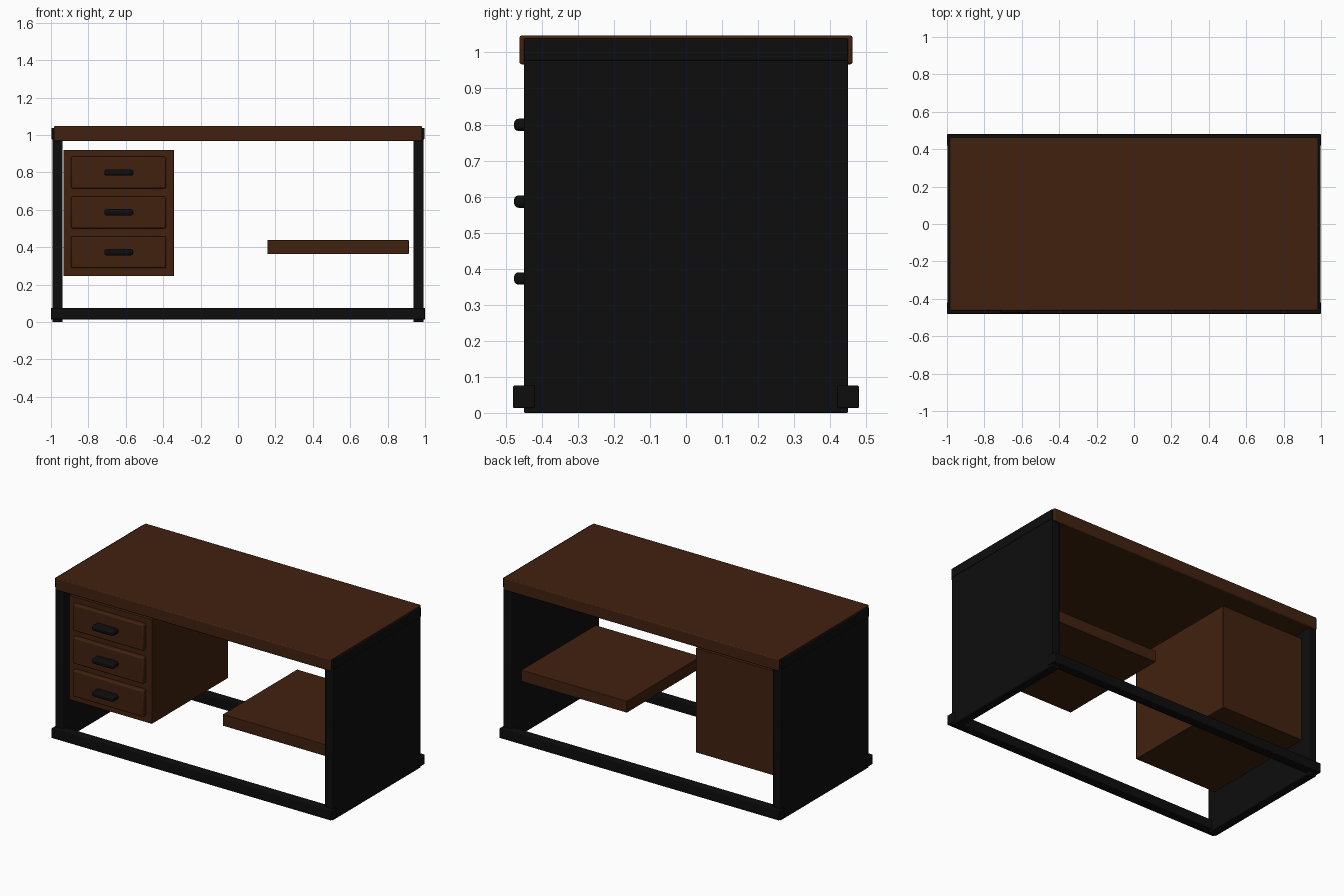
import bpy

cube = bpy.data.objects.get("Cube")
if cube:
    bpy.data.objects.remove(cube, do_unlink=True)


def material(name, colour):
    mat = bpy.data.materials.new(name)
    mat.use_nodes = True
    mat.diffuse_color = (*colour, 1)
    shader = next(n for n in mat.node_tree.nodes if n.type == 'BSDF_PRINCIPLED')
    shader.inputs["Base Color"].default_value = (*colour, 1)
    shader.inputs["Roughness"].default_value = 0.6
    return mat


wood = material("dark brown wood", (0.053, 0.0155, 0.0045))
metal = material("black metal", (0.004, 0.004, 0.004))


def box(name, x, y, z, mat, bevel=0.004, segments=2):
    """Bevelled box spanning the given (low, high) ranges."""
    spans = (x, y, z)
    bpy.ops.mesh.primitive_cube_add(size=1, location=[sum(s) / 2 for s in spans])
    obj = bpy.context.object
    obj.name = name
    obj.scale = [s[1] - s[0] for s in spans]
    bpy.ops.object.transform_apply(location=False, rotation=False, scale=True)
    obj.data.materials.append(mat)
    mod = obj.modifiers.new("Soft edges", 'BEVEL')
    mod.width = bevel
    mod.segments = segments
    bpy.ops.object.shade_smooth_by_angle()
    return obj


def mirrored(side, low, high):
    return tuple(sorted((side * low, side * high)))


# Desktop
box("desktop", (-0.985, 0.985), (-0.462, 0.462), (0.967, 1.047), wood, 0.006)

# Side panels with a slim top beam on each
for side, label in ((-1, "right"), (1, "left")):
    box(f"{label}_side_panel", mirrored(side, 0.937, 0.993), (-0.45, 0.45),
        (0, 1.0), metal)
    box(f"{label}_top_beam", mirrored(side, 0.937, 0.997), (-0.45, 0.45),
        (0.977, 1.038), metal)

# Floor rails along the front and back
for side, label in ((-1, "front"), (1, "back")):
    box(f"{label}_rail", (-1, 1), mirrored(side, 0.42, 0.48),
        (0.013, 0.076), metal)

# Drawer cabinet
box("drawer_cabinet", (-0.933, -0.343), (-0.39, 0.39), (0.245, 0.92), wood, 0.002)

# Drawers and handles
for i, centre in enumerate((0.799, 0.586, 0.373)):
    box(f"drawer_front_{i + 1}", (-0.892, -0.385), (-0.42, -0.38),
        (centre - 0.085, centre + 0.085), wood, 0.008)
    box(f"drawer_handle_{i + 1}", (-0.715, -0.56), (-0.477, -0.415),
        (centre - 0.017, centre + 0.017), metal, 0.012, 3)

# Low shelf
box("low_shelf", (0.157, 0.913), (-0.38, 0.38), (0.363, 0.438), wood, 0.003)
